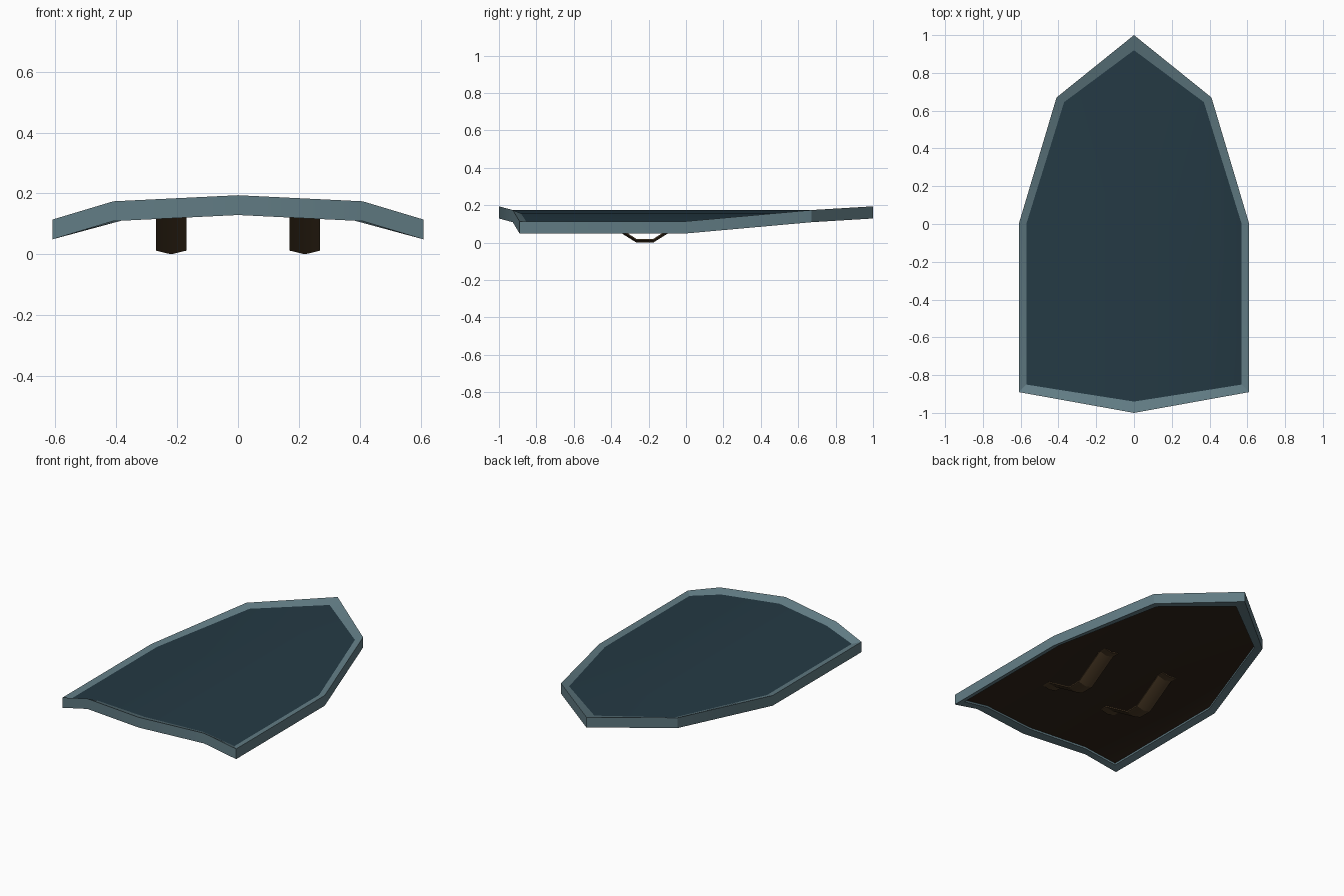
import bpy
import math

if "Cube" in bpy.data.objects:
    bpy.data.objects.remove(bpy.data.objects["Cube"])


def material(name, rgb):
    m = bpy.data.materials.new(name)
    m.diffuse_color = (*rgb, 1)
    m.use_nodes = True
    m.node_tree.nodes["Principled BSDF"].inputs["Base Color"].default_value = m.diffuse_color
    return m


STEEL = material("rim_steel", (0.12, 0.20, 0.23))
TEAL = material("dark_teal", (0.018, 0.042, 0.058))
WOOD = material("dark_wood", (0.03, 0.018, 0.01))
LEATHER = material("leather", (0.075, 0.045, 0.02))


def build(name, verts, faces, mat):
    me = bpy.data.meshes.new(name)
    me.from_pydata(verts, [], faces)
    me.update()
    ob = bpy.data.objects.new(name, me)
    bpy.context.collection.objects.link(ob)
    me.materials.append(mat)
    bpy.ops.object.select_all(action='DESELECT')
    ob.select_set(True)
    bpy.context.view_layer.objects.active = ob
    bpy.ops.object.mode_set(mode='EDIT')
    bpy.ops.mesh.select_all(action='SELECT')
    bpy.ops.mesh.normals_make_consistent(inside=False)
    bpy.ops.object.mode_set(mode='OBJECT')
    bpy.ops.object.shade_smooth_by_angle(angle=math.radians(30))
    return ob


def crown(x):
    # height of the bowed shield surface at a given distance from the middle
    x = abs(x)
    if x < 0.41:
        return 0.20 - 0.02 * x / 0.41
    return 0.18 - 0.06 * (x - 0.41) / 0.20


def mirror_loop(half):
    return half + [(-x, y) for x, y in half[-2:0:-1]]


# Right half outlines, from the tip round to the base
outer = [(0, 1), (0.41, 0.67), (0.61, 0), (0.61, -0.89), (0.41, -0.926), (0, -1)]
inner = [(0, 0.92), (0.37, 0.645), (0.57, 0), (0.57, -0.85), (0.37, -0.882), (0, -0.94)]
out_loop, in_loop = mirror_loop(outer), mirror_loop(inner)
n = len(out_loop)

# Rim: four-sided section carried around the outline
TOP, UNDER = -0.02, -0.05
verts = []
for loop, dz in ((out_loop, 0), (out_loop, -0.065), (in_loop, -0.062),
                 (in_loop, UNDER), (in_loop, TOP)):
    verts += [(x, y, crown(x) + dz) for x, y in loop]
faces = [(r * n + i, r * n + (i + 1) % n,
          (r + 1) % 5 * n + (i + 1) % n, (r + 1) % 5 * n + i)
         for r in range(5) for i in range(n)]
build("rim", verts, faces, STEEL)

# Panels: four lengthwise strips folded along the crown, seen from above and below
strips = [(0, 1, 4, 5), (1, 2, 3, 4), (0, 5, 6, 9), (9, 6, 7, 8)]
for name, dz, mat, up in (("front_panel", TOP, TEAL, True),
                          ("back_panel", UNDER, WOOD, False)):
    ob = build(name, [(x, y, crown(x) + dz) for x, y in in_loop], strips, mat)
    if (ob.data.polygons[0].normal.z > 0) != up:
        ob.data.flip_normals()

# Straps: bent band with a slightly arched section and flat end tabs
path = [(-0.50, 0.137), (-0.455, 0.137), (-0.265, 0.018),
        (-0.175, 0.018), (0.015, 0.137), (0.06, 0.137)]
section = [(-0.05, 0), (0, -0.012), (0.05, 0), (0.05, 0.008), (0, -0.004), (-0.05, 0.008)]
for side, cx in (("left", -0.22), ("right", 0.22)):
    verts = [(cx + dx, y, z + dz) for y, z in path for dx, dz in section]
    faces = [(p * 6 + i, p * 6 + (i + 1) % 6,
              p * 6 + 6 + (i + 1) % 6, p * 6 + 6 + i)
             for p in range(len(path) - 1) for i in range(6)]
    for s in (0, 30):
        faces += [(s, s + 1, s + 4, s + 5), (s + 1, s + 2, s + 3, s + 4)]
    build(side + "_strap", verts, faces, LEATHER)

# Set the lowest point on the ground
low = min(v.co.z for o in bpy.data.objects for v in o.data.vertices)
for o in bpy.data.objects:
    for v in o.data.vertices:
        v.co.z -= low
    o.data.update()
